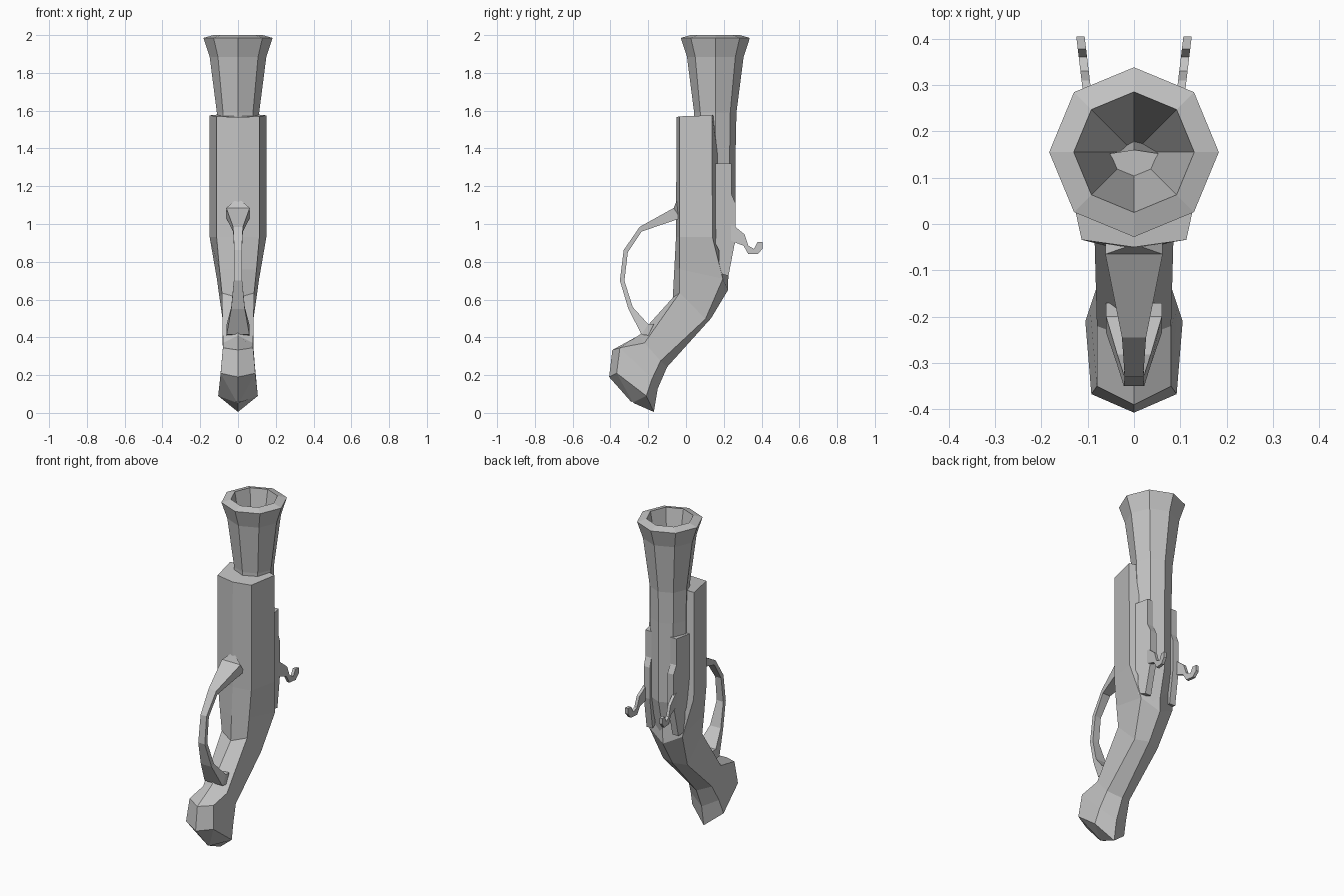
import bpy
import bmesh
from math import cos, sin, tau

cube = bpy.data.objects.get("Cube")
if cube:
    bpy.data.objects.remove(cube)

# Single flat colour
grey = bpy.data.materials.new("plain_grey")
grey.use_nodes = True
colour = (.55, .55, .55, 1)
grey.diffuse_color = colour
grey.node_tree.nodes["Principled BSDF"].inputs["Base Color"].default_value = colour


def loft(name, rings, mirrored=False):
    """Skin a closed, capped, flat-shaded tube through rings of points."""
    bm = bmesh.new()
    loops = [[bm.verts.new(p) for p in ring] for ring in rings]
    count = len(loops[0])
    for low, high in zip(loops, loops[1:]):
        for i in range(count):
            j = (i + 1) % count
            bm.faces.new((low[i], low[j], high[j], high[i]))
    bm.faces.new(loops[0][::-1])
    bm.faces.new(loops[-1])
    bmesh.ops.recalc_face_normals(bm, faces=bm.faces)
    mesh = bpy.data.meshes.new(name)
    bm.to_mesh(mesh)
    bm.free()
    mesh.materials.append(grey)
    obj = bpy.data.objects.new(name, mesh)
    bpy.context.collection.objects.link(obj)
    if mirrored:
        obj.modifiers.new("Mirror", 'MIRROR').use_clip = False
    return obj


def octagon(radius, z, y=.155):
    return [(radius * cos(tau * i / 8), y + radius * sin(tau * i / 8), z)
            for i in range(8)]


def hexagon(front, front_corner, front_width, back_corner, back_width, back):
    """Symmetric section: ridges on the centre line, corners given as (y, z)."""
    return [(0, *front), (front_width, *front_corner), (back_width, *back_corner),
            (0, *back), (-back_width, *back_corner), (-front_width, *front_corner)]


# Flared barrel with a conical bore; the lowest ring sinks into the grip
loft("barrel", [
    octagon(.09, .7, .125), octagon(.108, .92), octagon(.108, 1.4),
    octagon(.112, 1.59), octagon(.15, 1.885), octagon(.183, 1.985),
    octagon(.13, 2), octagon(.001, 1.3)])

# Fore-end, bent grip and flared butt in one faceted body
loft("stock", [
    hexagon((-.05, 1.565), (-.034, 1.57), .113, (.137, 1.575), .15, (.16, 1.59)),
    hexagon((-.053, .93), (-.034, .93), .113, (.14, .93), .15, (.23, .93)),
    hexagon((-.062, .76), (-.034, .76), .098, (.195, .71), .112, (.222, .65)),
    hexagon((-.07, .61), (-.034, .635), .085, (.103, .497), .082, (.132, .5)),
    hexagon((-.25, .41), (-.22, .37), .08, (-.135, .275), .08, (-.1, .243)),
    hexagon((-.39, .333), (-.35, .345), .08, (-.18, .18), .095, (-.15, .127)),
    hexagon((-.407, .19), (-.367, .21), .092, (-.21, .09), .105, (-.17, .005)),
    hexagon((-.29, .058), (-.285, .062), .01, (-.28, .055), .01, (-.275, .051))])


# Curved trigger guard: outer point, inner point, half width
def strap(outer, inner, width):
    return [(-width, *outer), (width, *outer), (width, *inner), (-width, *inner)]


loft("trigger_guard", [
    strap((-.045, 1.135), (-.03, 1.1), .003),
    strap((-.065, 1.085), (-.03, 1.03), .062),
    strap((-.245, .985), (-.235, .96), .026),
    strap((-.33, .862), (-.308, .85), .02),
    strap((-.35, .7), (-.326, .7), .022),
    strap((-.305, .55), (-.282, .56), .036),
    strap((-.235, .415), (-.2, .47), .06),
    strap((-.2, .41), (-.17, .47), .06)])


# Flat side parts, cut from a (y, z) outline and leaning in x along y
def slab(name, outline, x, lean, thickness):
    rings = [[(x + lean * (y - .2) - depth, y, z) for y, z in outline]
             for depth in (0, thickness)]
    return loft(name, rings, mirrored=True)


slab("lock_plates", [
    (.14, 1.32), (.24, 1.32), (.24, 1.16), (.262, 1.11), (.262, .92),
    (.225, .725), (.175, .74), (.175, .86), (.14, .93)], .112, -.2, .04)

slab("hammers", [
    (.2, 1), (.255, .99), (.31, .945), (.33, .885), (.36, .868), (.378, .905),
    (.405, .905), (.405, .87), (.38, .84), (.33, .84), (.305, .885),
    (.265, .9), (.2, .93)], .1, .12, .018)
